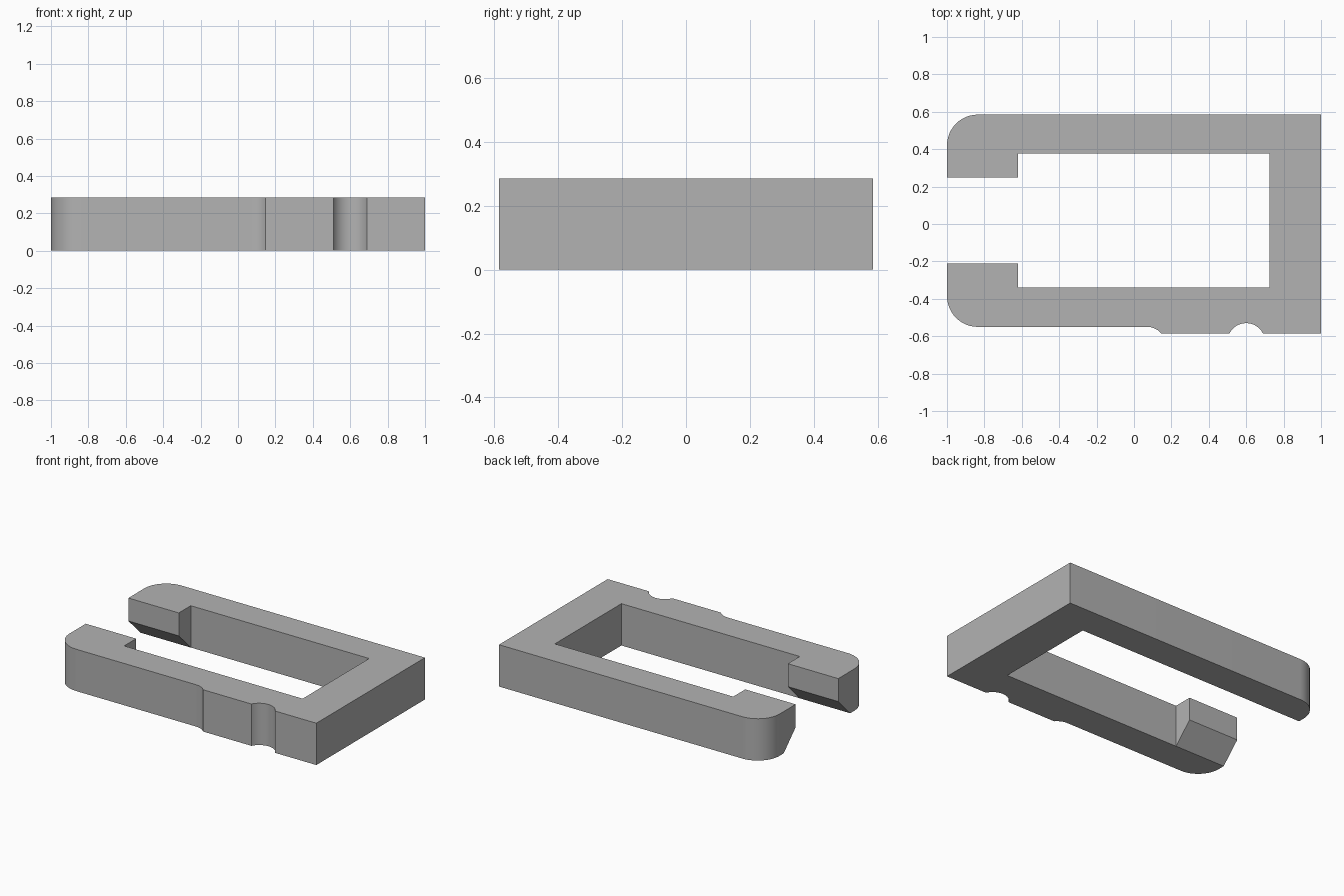
import bpy, bmesh
from math import sin, cos, pi, radians, asin

cube = bpy.data.objects.get("Cube")
if cube:
    bpy.data.objects.remove(cube)

HEIGHT = 0.285
BACK, FRONT = 0.585, -0.585      # outer faces in y
STEP = -0.55                     # recessed part of the front arm
IN_BACK, IN_FRONT = 0.377, -0.34 # inner walls
LIP = 0.129                      # how far the hooks reach inwards
LIP_X, BAR_X = -0.62, 0.725
R, GROOVE = 0.165, 0.1

grey = bpy.data.materials.new("plain grey")
grey.use_nodes = True
colour = (0.45, 0.45, 0.45, 1)
grey.diffuse_color = colour
grey.node_tree.nodes["Principled BSDF"].inputs["Base Color"].default_value = colour


def arc(cx, cy, r, start, end, n=12):
    angles = [start + (end - start) * i / n for i in range(n + 1)]
    return [(cx + r * cos(a), cy + r * sin(a)) for a in angles]


def prism(name, points, offset):
    """Extrude a closed outline of 3D points by an offset."""
    bm = bmesh.new()
    face = bm.faces.new([bm.verts.new(p) for p in points])
    new = bmesh.ops.extrude_face_region(bm, geom=[face])["geom"]
    bmesh.ops.translate(bm, vec=offset,
                        verts=[v for v in new if isinstance(v, bmesh.types.BMVert)])
    bmesh.ops.recalc_face_normals(bm, faces=bm.faces)
    mesh = bpy.data.meshes.new(name)
    bm.to_mesh(mesh)
    bm.free()
    mesh.materials.append(grey)
    obj = bpy.data.objects.new(name, mesh)
    bpy.context.collection.objects.link(obj)
    return obj


# Outline of the open clip, counter-clockwise from the front hook
cy = STEP - GROOVE
tilt = asin((FRONT - cy) / GROOVE)
notch_y = -0.63
dip = asin((FRONT - notch_y) / GROOVE)
outline = [(LIP_X, IN_FRONT), (LIP_X, IN_FRONT + LIP), (-1, IN_FRONT + LIP)]
outline += arc(-1 + R, STEP + R, R, pi, 1.5 * pi)
outline += arc(0.07, cy, GROOVE, pi / 2, tilt, 8)
outline += arc(0.6, notch_y, GROOVE, pi - dip, dip, 16)
outline += [(1, FRONT), (1, BACK)]
outline += arc(-1 + R, BACK - R, R, pi / 2, pi)
outline += [(-1, IN_BACK - LIP), (LIP_X, IN_BACK - LIP), (LIP_X, IN_BACK),
            (BAR_X, IN_BACK), (BAR_X, IN_FRONT)]
clip = prism("clip_body", [(x, y, 0) for x, y in outline], (0, 0, HEIGHT))

# Slanted undersides of both hooks
bpy.context.view_layer.objects.active = clip
for side, wall in (("back", IN_BACK), ("front", IN_FRONT)):
    s = 1 if side == "back" else -1
    near, far, reach = wall + s * 0.099, wall - s * 0.229, 0.229
    profile = [(near, -0.1), (far, -0.1), (far, reach)]
    cutter = prism(side + "_hook_cutter", [(-1.1, y, z) for y, z in profile],
                   (1.1 + LIP_X + 0.02, 0, 0))
    cutter.hide_render = True
    mod = clip.modifiers.new("hook_chamfer", "BOOLEAN")
    mod.operation = "DIFFERENCE"
    mod.solver = "EXACT"
    mod.object = cutter
    bpy.ops.object.modifier_apply(modifier=mod.name)
    bpy.data.objects.remove(cutter)

# Smooth the curves, keep the edges crisp
for obj in bpy.context.selected_objects:
    obj.select_set(False)
clip.select_set(True)
bpy.ops.object.shade_smooth_by_angle(angle=radians(30))
